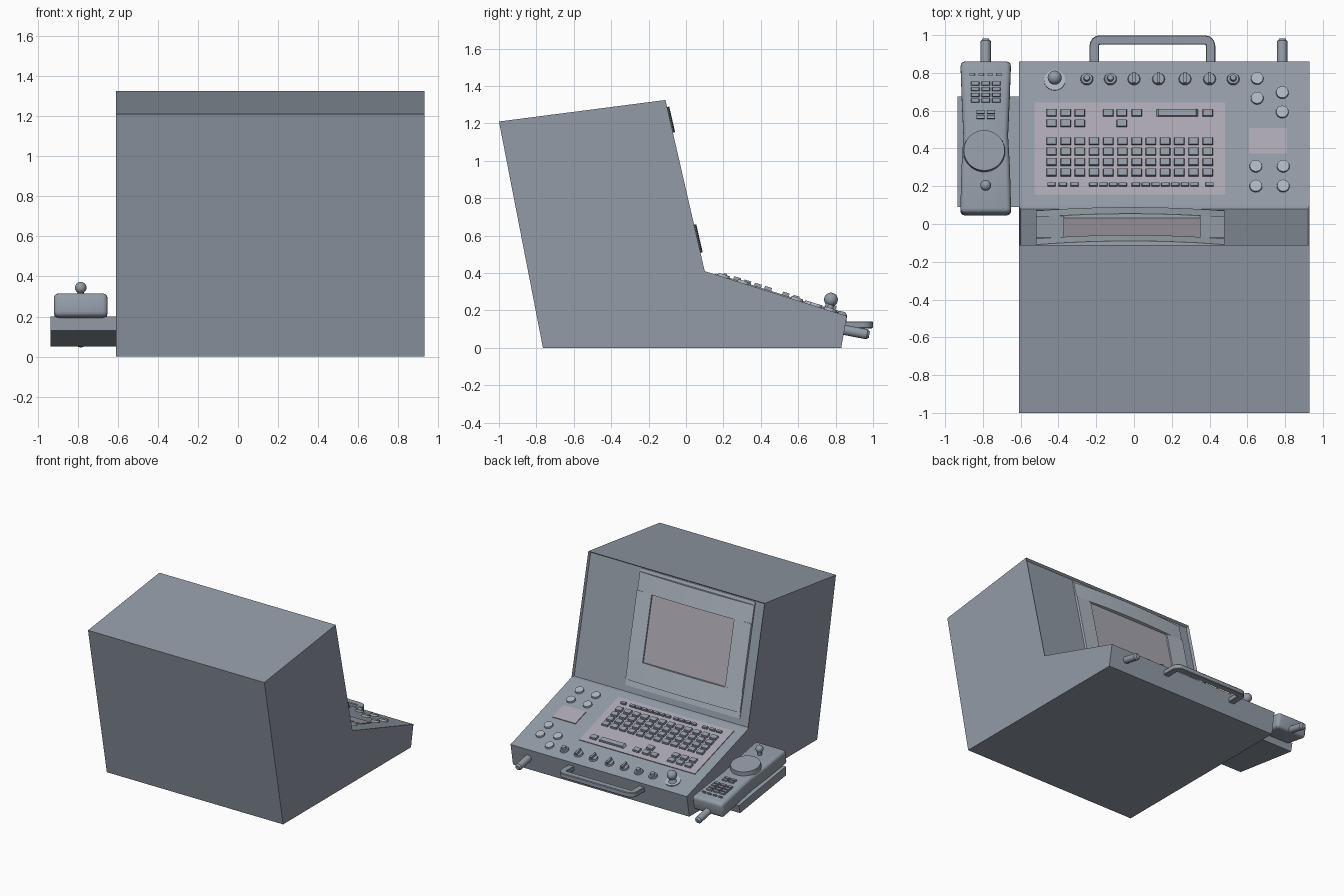
import bpy, bmesh
from math import radians, cos, sin, atan2, pi
from mathutils import Matrix, Vector

if "Cube" in bpy.data.objects:
    bpy.data.objects.remove(bpy.data.objects["Cube"])


def material(name, r, g, b):
    m = bpy.data.materials.new(name)
    m.diffuse_color = (r, g, b, 1)
    m.use_nodes = True
    m.node_tree.nodes["Principled BSDF"].inputs["Base Color"].default_value = m.diffuse_color
    return m


BODY = material("blue_grey", 0.29, 0.33, 0.385)
TRIM = material("light_blue_grey", 0.42, 0.47, 0.53)
PALE = material("pale_panel", 0.41, 0.39, 0.45)


def frame(y, z, ang):
    return Matrix.Translation((0, y, z)) @ Matrix.Rotation(ang, 4, 'X')


# Local frames: control deck, screen front (outward is -z), handset top
DECK_A, FRONT_A, HAND_A = atan2(-0.24, 0.76), atan2(0.915, -0.21), radians(-9.2)
DECK, FRONT, HAND = frame(0.10, 0.41, DECK_A), frame(0.10, 0.41, FRONT_A), frame(0.06, 0.32, HAND_A)


def dv(y):
    return (y - 0.10) / cos(DECK_A)


def hv(y):
    return (y - 0.06) / cos(HAND_A)


def smooth_shade(ob):
    bpy.ops.object.select_all(action='DESELECT')
    ob.select_set(True)
    bpy.context.view_layer.objects.active = ob
    bpy.ops.object.shade_smooth_by_angle(angle=radians(35))


def finish(bm, name, mat=BODY, smooth=False):
    bmesh.ops.recalc_face_normals(bm, faces=bm.faces)
    me = bpy.data.meshes.new(name)
    bm.to_mesh(me)
    bm.free()
    ob = bpy.data.objects.new(name, me)
    bpy.context.collection.objects.link(ob)
    me.materials.append(mat)
    if smooth:
        smooth_shade(ob)
    return ob


def add_box(bm, M, c, s, taper=0.0):
    for v in bmesh.ops.create_cube(bm, size=1)['verts']:
        k = 1 - taper if v.co.z > 0 else 1
        v.co = M @ Vector((c[0] + v.co.x * s[0] * k, c[1] + v.co.y * s[1] * k, c[2] + v.co.z * s[2]))


def add_cyl(bm, M, c, r, h, r2=None, n=20):
    bmesh.ops.create_cone(bm, cap_ends=True, segments=n, radius1=r, radius2=r if r2 is None else r2, depth=h,
                          matrix=M @ Matrix.Translation((c[0], c[1], c[2] + h / 2)))


def box(name, M, c, s, mat=BODY):
    bm = bmesh.new()
    add_box(bm, M, c, s)
    return finish(bm, name, mat)


def prism(bm, pts, x0, x1):
    a = [bm.verts.new((x0, *p)) for p in pts]
    b = [bm.verts.new((x1, *p)) for p in pts]
    bm.faces.new(a)
    bm.faces.new(b[::-1])
    n = len(pts)
    return [bm.faces.new((a[i], b[i], b[(i + 1) % n], a[(i + 1) % n])) for i in range(n)]


def extrude(bm, pts, vec):
    f = bm.faces.new([bm.verts.new(p) for p in pts])
    ext = bmesh.ops.extrude_face_region(bm, geom=[f])['geom']
    bmesh.ops.translate(bm, verts=[g for g in ext if isinstance(g, bmesh.types.BMVert)], vec=vec)


# Cabinet with shallow recess in the screen front
bm = bmesh.new()
sides = prism(bm, [(-1, 1.21), (-0.11, 1.325), (0.10, 0.41), (0.86, 0.17), (0.83, 0), (-0.765, 0)], -0.61, 0.93)
bmesh.ops.recalc_face_normals(bm, faces=bm.faces)
bmesh.ops.inset_region(bm, faces=[sides[1]], thickness=0.012, depth=0)
bmesh.ops.translate(bm, verts=sides[1].verts, vec=-0.02 * sides[1].normal)
finish(bm, "cabinet")

# Screen, side bezels and bowed top and bottom bezels
box("bezel_base", FRONT, (-0.02, 0.49, 0.021), (1.0, 0.87, 0.012), TRIM)
box("screen", FRONT, (-0.01, 0.508, 0.018), (0.73, 0.505, 0.012), PALE)
for name, x, w in (("bezel_left", -0.445, 0.15), ("bezel_right", 0.415, 0.13)):
    box(name, FRONT, (x, 0.508, 0.012), (w, 0.51, 0.022), TRIM)
for name, v0, v1 in (("bezel_bottom", 0.10, 0.255), ("bezel_top", 0.76, 0.90)):
    bm = bmesh.new()
    arc = [(-0.52 + i / 12, 0.008 - 0.02 * (1 - (i / 6 - 1) ** 2)) for i in range(13)]
    extrude(bm, [(x, v0, w) for x, w in arc + [(0.48, 0.022), (-0.52, 0.022)]], (0, v1 - v0, 0))
    bm.transform(FRONT)
    finish(bm, name, TRIM)

# Keyboard pad and keys
box("keyboard_pad", DECK, (-0.023, dv(0.398), 0.002), (1.01, 0.485 / cos(DECK_A), 0.008), PALE)
keys = [(x, 0.585, 0.056, 0.04) for x in (-0.437, -0.362, -0.287, -0.137, -0.065, 0.015, 0.39)]
keys += [(0.23, 0.585, 0.225, 0.04)]
keys += [(x, 0.53, 0.056, 0.04) for x in (-0.437, -0.362, -0.287, -0.065)]
keys += [(-0.437 + i * 0.0752, y, 0.056, 0.042) for i in range(12) for y in (0.435, 0.38, 0.325, 0.27)]
keys += [(x, 0.205, 0.045, 0.02) for x in (-0.437, -0.377, -0.315, -0.215, -0.162, -0.11, -0.06, 0.01, 0.062,
                                           0.114, 0.166, 0.218, 0.27, 0.32, 0.4)]
bm = bmesh.new()
for x, y, w, h in keys:
    add_box(bm, DECK, (x, dv(y), 0.012), (w, h, 0.02), 0.12)
finish(bm, "keyboard_keys")

# Round buttons and small display at right
bm = bmesh.new()
for x, y in ((0.652, 0.77), (0.652, 0.665), (0.785, 0.695), (0.785, 0.592),
             (0.645, 0.305), (0.79, 0.305), (0.645, 0.2), (0.79, 0.2)):
    add_cyl(bm, DECK, (x, dv(y), -0.002), 0.034, 0.016, 0.032)
finish(bm, "round_buttons", TRIM, smooth=True)
box("small_display", DECK, (0.71, dv(0.44), 0.002), (0.2, 0.142, 0.008), PALE)

# Row of dials: pointer bars in the middle, stepped knobs outside
bm = bmesh.new()
for x in (-0.25, -0.125, 0.0, 0.13, 0.27, 0.4, 0.525):
    add_cyl(bm, DECK, (x, dv(0.767), -0.002), 0.034, 0.016, 0.03)
    if -0.05 < x < 0.45:
        add_box(bm, DECK, (x, dv(0.767), 0.023), (0.014, 0.06, 0.022))
    else:
        add_cyl(bm, DECK, (x, dv(0.767), 0.014), 0.018, 0.018, 0.015)
finish(bm, "dials", smooth=True)

# Joystick on its base ring
bm = bmesh.new()
add_cyl(bm, DECK, (-0.42, dv(0.76), -0.002), 0.056, 0.008)
finish(bm, "joystick_base", TRIM, smooth=True)
bm = bmesh.new()
add_cyl(bm, DECK, (-0.42, dv(0.765), 0.006), 0.03, 0.025, 0.014)
add_cyl(bm, DECK, (-0.42, dv(0.765), 0.02), 0.014, 0.03)
bmesh.ops.create_uvsphere(bm, u_segments=20, v_segments=12, radius=0.037,
                          matrix=Matrix.Translation((-0.42, 0.775, 0.258)))
finish(bm, "joystick", smooth=True)

# Carry handle: rounded U path with chamfered square section
bm = bmesh.new()
R, hw, cx = 0.03, 0.308, 0.0975
path = [(-hw, 0.84)] + [(-hw + R - R * cos(t), 0.944 + R * sin(t)) for t in (i * pi / 8 for i in range(5))]
path += [(-x, y) for x, y in reversed(path)]
rings = []
for i, (x, y) in enumerate(path):
    a, b = path[max(i - 1, 0)], path[min(i + 1, len(path) - 1)]
    t = Vector((b[0] - a[0], b[1] - a[1], 0)).normalized()
    n = Vector((-t.y, t.x, 0))
    rings.append([bm.verts.new(Vector((cx + x, y, 0.123)) + n * u * 0.025 + Vector((0, 0, w * 0.019)))
                  for u, w in ((1, .75), (.85, 1), (-.85, 1), (-1, .75), (-1, -.75), (-.85, -1), (.85, -1), (1, -.75))])
for p, q in zip(rings, rings[1:]):
    for k in range(8):
        bm.faces.new((p[k], p[(k + 1) % 8], q[(k + 1) % 8], q[k]))
bm.faces.new(rings[0])
bm.faces.new(rings[-1])
finish(bm, "carry_handle", smooth=True)

# Plug pegs at the front of the cabinet and the handset
for name, x in (("cabinet_peg", 0.785), ("handset_peg", -0.785)):
    bm = bmesh.new()
    M = Matrix.Translation((x, 0.83, 0.099)) @ Matrix.Rotation(radians(-101), 4, 'X')
    add_cyl(bm, M, (0, 0, 0), 0.027, 0.14)
    add_cyl(bm, M, (0, 0, 0.14), 0.027, 0.013, 0.017)
    finish(bm, name, smooth=True)

# Handset cradle fixed to the cabinet side
bm = bmesh.new()
prism(bm, [(0.09, 0.20), (0.09, 0.13), (0.66, 0.05), (0.675, 0.115)], -0.935, -0.605)
finish(bm, "handset_cradle")

# Handset body: waisted outline, rounded edges
bm = bmesh.new()
out = [(0.135, 0.0), (0.128, 0.25), (0.118, 0.42), (0.127, 0.62), (0.134, 0.815)]
extrude(bm, [(x - 0.785, v, -0.12) for x, v in out + [(-x, v) for x, v in reversed(out)]], (0, 0, 0.12))
bm.transform(HAND)
body = finish(bm, "handset_body")
bev = body.modifiers.new("round", 'BEVEL')
bev.width, bev.segments, bev.limit_method, bev.angle_limit = 0.025, 3, 'ANGLE', radians(40)
bpy.context.view_layer.objects.active = body
bpy.ops.object.modifier_apply(modifier="round")
smooth_shade(body)

# Handset disc, thumb knob and keypad
bm = bmesh.new()
add_cyl(bm, HAND, (-0.793, hv(0.385), -0.01), 0.112, 0.042, 0.108, 36)
finish(bm, "handset_disc", smooth=True)
bm = bmesh.new()
add_cyl(bm, HAND, (-0.785, hv(0.2), -0.01), 0.016, 0.05)
bmesh.ops.create_uvsphere(bm, u_segments=16, v_segments=10, radius=0.029,
                          matrix=HAND @ Matrix.Translation((-0.785, hv(0.197), 0.047)))
finish(bm, "handset_knob", smooth=True)
bm = bmesh.new()
pads = [(-0.785 + i * 0.056, y, 0.045, 0.021) for i in (-1, 0, 1) for y in (0.743, 0.713, 0.683, 0.653)]
pads += [(-0.785 + i * 0.056, y, 0.045, 0.019) for i in (-0.5, 0.5) for y in (0.592, 0.566)]
pads += [(-0.785 + i * 0.048, 0.79, 0.03, 0.01) for i in (-1.5, -0.5, 0.5, 1.5)]
for x, y, w, h in pads:
    add_box(bm, HAND, (x, hv(y), 0.003), (w, h, 0.018), 0.1)
finish(bm, "handset_keypad")
